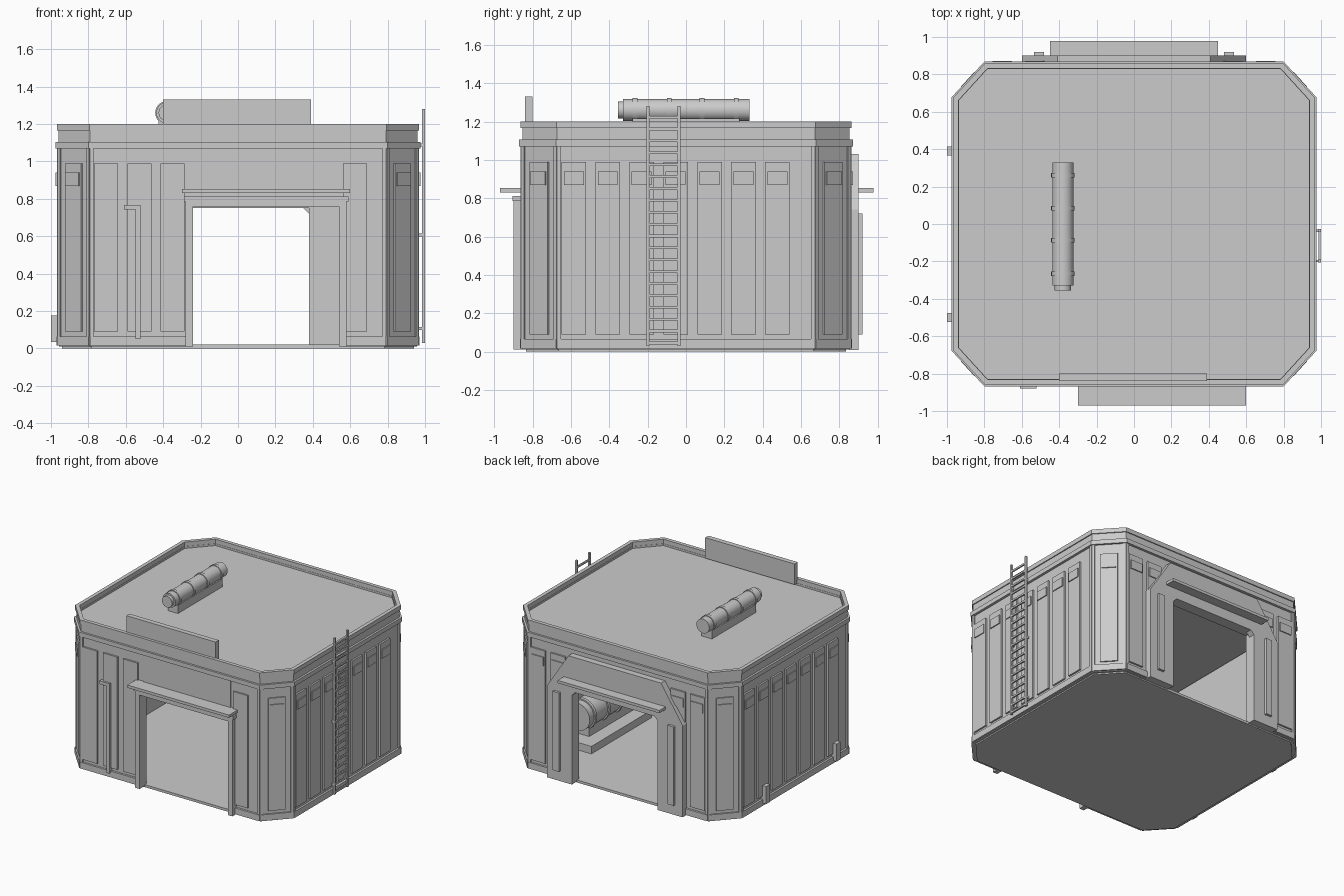
import bpy, bmesh
from math import atan2, pi
from mathutils import Matrix, Vector

cube = bpy.data.objects.get("Cube")
if cube:
    bpy.data.objects.remove(cube, do_unlink=True)

GREY = (0.6, 0.6, 0.6, 1)
metal = bpy.data.materials.new("plain grey")
metal.use_nodes = True
metal.diffuse_color = GREY
metal.node_tree.nodes["Principled BSDF"].inputs["Base Color"].default_value = GREY

HX, HY = 0.955, 0.85      # outer half sizes of the walls
CX, CY = 0.79, 0.67       # where the straight walls end
Z = Vector((0, 0, 1))


def finish(name, bm, smooth=False):
    bmesh.ops.recalc_face_normals(bm, faces=bm.faces)
    mesh = bpy.data.meshes.new(name)
    bm.to_mesh(mesh)
    bm.free()
    mesh.materials.append(metal)
    obj = bpy.data.objects.new(name, mesh)
    bpy.context.collection.objects.link(obj)
    if smooth:
        bpy.ops.object.select_all(action="DESELECT")
        obj.select_set(True)
        bpy.context.view_layer.objects.active = obj
        bpy.ops.object.shade_smooth_by_angle()
    return obj


def add_box(bm, x, y, z, frame=Matrix()):
    """Box given as (low, high) pairs, placed in a frame."""
    mid = Vector(((x[0] + x[1]) / 2, (y[0] + y[1]) / 2, (z[0] + z[1]) / 2))
    size = (x[1] - x[0], y[1] - y[0], z[1] - z[0], 1)
    bmesh.ops.create_cube(bm, size=1, matrix=frame @ Matrix.Translation(mid) @ Matrix.Diagonal(size))


def box(name, x, y, z):
    bm = bmesh.new()
    add_box(bm, x, y, z)
    return finish(name, bm)


def prism(name, points, push):
    """Extrude a flat outline along a vector."""
    bm = bmesh.new()
    face = bm.faces.new([bm.verts.new(p) for p in points])
    out = bmesh.ops.extrude_face_region(bm, geom=[face])
    bmesh.ops.translate(bm, vec=push, verts=[v for v in out["geom"] if isinstance(v, bmesh.types.BMVert)])
    return finish(name, bm)


def octagon(grow):
    a, b, k = HX + grow, HY + grow, grow * 0.41
    quarter = [(a, CY + k), (CX + k, b)]
    pts = quarter + [(-x, y) for x, y in reversed(quarter)]
    return pts + [(-x, -y) for x, y in pts]


def ring(name, z0, z1, outer, inner):
    """Eight-sided band between two offsets of the wall outline."""
    bm = bmesh.new()
    loops = [[bm.verts.new((x, y, z)) for x, y in octagon(g)]
             for g, z in ((outer, z0), (outer, z1), (inner, z1), (inner, z0))]
    for a, b in zip(loops, loops[1:] + loops[:1]):
        for i in range(8):
            j = (i + 1) % 8
            bm.faces.new((a[i], a[j], b[j], b[i]))
    return finish(name, bm)


def plate(name, z0, z1, grow):
    return prism(name, [(x, y, z0) for x, y in octagon(grow)], Z * (z1 - z0))


def wall_frame(x, y, nx, ny):
    """Local frame on a wall: x runs along it, -y points outward."""
    return Matrix.Translation((x, y, 0)) @ Matrix.Rotation(atan2(nx, -ny), 4, "Z")


front = wall_frame(0, -HY, 0, -1)
back = wall_frame(0, HY, 0, 1)
sides = [wall_frame(s * HX, 0, s, 0) for s in (1, -1)]
corners = [wall_frame(sx * (HX + CX) / 2, sy * (HY + CY) / 2, sx * (HY - CY), sy * (HX - CX))
           for sx in (1, -1) for sy in (1, -1)]

# Floor, roof and the bands around them
plate("floor", 0, 0.02, -0.015)
plate("roof", 1.11, 1.15, -0.02)
ring("cornice", 1.07, 1.105, 0.02, -0.02)
ring("parapet", 1.105, 1.165, 0.004, -0.02)
ring("parapet_cap", 1.165, 1.2, 0.012, -0.018)


# Walls with door openings
def door_wall(name, left, right, top, y, push):
    pts = [(-CX, 0.01), (left, 0.01), (left, top), (right, top), (right, 0.01), (CX, 0.01), (CX, 1.1), (-CX, 1.1)]
    prism(name, [(x, y, z) for x, z in pts], Vector((0, push, 0)))


door_wall("front_wall", -0.24, 0.54, 0.76, -HY, 0.04)
door_wall("back_wall", -0.38, 0.38, 0.75, HY, -0.04)
for name, frame in zip(("left_wall", "right_wall"), sides):
    bm = bmesh.new()
    add_box(bm, (-CY, CY), (0, 0.04), (0.01, 1.1), frame)
    finish(name, bm)
bm = bmesh.new()
for frame in corners:
    add_box(bm, (-0.122, 0.122), (-0.004, 0.04), (0.01, 1.1), frame)
finish("corner_walls", bm)

# Base trim, left open at the doors
bm = bmesh.new()
runs = [(front, -CX, -0.24), (front, 0.54, CX), (back, -CX, -0.38), (back, 0.38, CX)]
runs += [(f, -CY, CY) for f in sides] + [(f, -0.125, 0.125) for f in corners]
for frame, a, b in runs:
    add_box(bm, (a, b), (-0.016, 0.01), (0.015, 0.065), frame)
finish("base_trim", bm)

# Ribs beside every wall corner
bm = bmesh.new()
for frames, half in (((front, back), CX), (sides, CY), (corners, 0.122)):
    for frame in frames:
        for s in (-half + 0.008, half - 0.008):
            add_box(bm, (s - 0.01, s + 0.01), (-0.012, 0.01), (0.02, 1.09), frame)
finish("corner_ribs", bm)

# Raised panels with a small cover near the top of each
panels = [(front, u) for u in (-0.705, -0.527, -0.35, 0.625)]
panels += [(back, u) for u in (-0.705, -0.53, 0.53, 0.705)]
panels += [(f, -0.585 + 0.177 * i) for f in sides for i in range(7)]
panels += [(f, 0) for f in corners]
bm = bmesh.new()
covers = bmesh.new()
for frame, u in panels:
    add_box(bm, (u - 0.064, u + 0.064), (-0.014, 0.005), (0.09, 0.99), frame)
    if frame is not front:
        add_box(covers, (u - 0.052, u + 0.052), (-0.022, 0), (0.87, 0.94), frame)
finish("wall_panels", bm)
finish("panel_covers", covers)

# Front doorway: seams, posts, lintel, awning, side pipe
box("header_plate", (-0.235, 0.535), (-HY - 0.008, -HY), (0.77, 1.07))
for name, x in (("door_post_right", -0.28), ("door_post_left", 0.54)):
    box(name, (x, x + 0.04), (-0.9, -0.82), (0.01, 0.77))
box("lintel", (-0.28, 0.58), (-0.9, -0.82), (0.76, 0.79))
box("lintel_cap", (-0.29, 0.59), (-0.905, -0.84), (0.785, 0.812))
box("front_awning", (-0.3, 0.6), (-0.97, -HY), (0.83, 0.852))
box("pipe_riser", (-0.548, -0.52), (-0.88, -HY), (0.05, 0.765))
box("pipe_arm", (-0.61, -0.52), (-0.88, -HY), (0.742, 0.768))

# Back portal: sloped frame, leg strips, awning
half = [(0.38, 0), (0.6, 0), (0.6, 0.74), (0.41, 1.03)]
inner = [(-0.38, 0.72), (-0.35, 0.75), (0.35, 0.75), (0.38, 0.72)]
outline = half + [(-x, z) for x, z in reversed(half)] + inner
prism("back_portal", [(x, HY, z + 0.008 * (z == 0)) for x, z in outline], Vector((0, 0.05, 0)))
for name, s in (("portal_strip_left", 0.48), ("portal_strip_right", -0.535)):
    box(name, (s, s + 0.055), (0.89, 0.92), (0.09, 0.72))
box("back_awning", (-0.45, 0.45), (0.89, 0.978), (0.83, 0.852))

# Ladder
bm = bmesh.new()
for y in (-0.198, -0.036):
    add_box(bm, (0.985, 1.0), (y - 0.008, y + 0.008), (0.03, 1.28))
    for z in (0.1, 0.6, 1.08):
        add_box(bm, (0.95, 0.99), (y - 0.006, y + 0.006), (z, z + 0.015))
for i in range(20):
    z = 0.045 + 0.062 * i
    add_box(bm, (0.987, 0.998), (-0.198, -0.036), (z - 0.007, z + 0.007))
finish("ladder", bm)

# Small boxes low on the side wall
for name, y in (("junction_box_back", 0.39), ("junction_box_front", -0.5)):
    box(name, (-1.0, -0.95), (y - 0.025, y + 0.025), (0.035, 0.175))

# Roof sign board
box("sign_board", (-0.4, 0.39), (-0.84, -0.8), (1.165, 1.33))


# Banded tanks lying along y
def tank(name, x, z, radius, y0, y1):
    bm = bmesh.new()
    span = y1 - y0
    parts = [(0.04, 1, 1), (0, 0.04, 0.78)]
    parts += [(c - 0.018, c + 0.018, 1.1) for c in (0.13, 0.39, 0.64, 0.9)]
    for a, b, r in parts:
        place = Matrix.Translation((x, y0 + span * (a + b) / 2, z)) @ Matrix.Rotation(pi / 2, 4, "X")
        bmesh.ops.create_cone(bm, cap_ends=True, segments=24, radius1=radius * r, radius2=radius * r,
                              depth=span * (b - a), matrix=place)
    finish(name, bm, smooth=True)


tank("roof_tank", -0.38, 1.26, 0.057, -0.355, 0.33)
box("roof_tank_stand", (-0.425, -0.335), (-0.28, 0.28), (1.15, 1.215))
tank("inside_tank", 0.73, 0.24, 0.11, -0.33, 0.33)
box("inside_tank_stand", (0.66, 0.8), (-0.28, 0.28), (0.07, 0.16))
box("inside_tank_base", (0.55, 0.91), (-0.35, 0.41), (0.02, 0.08))
